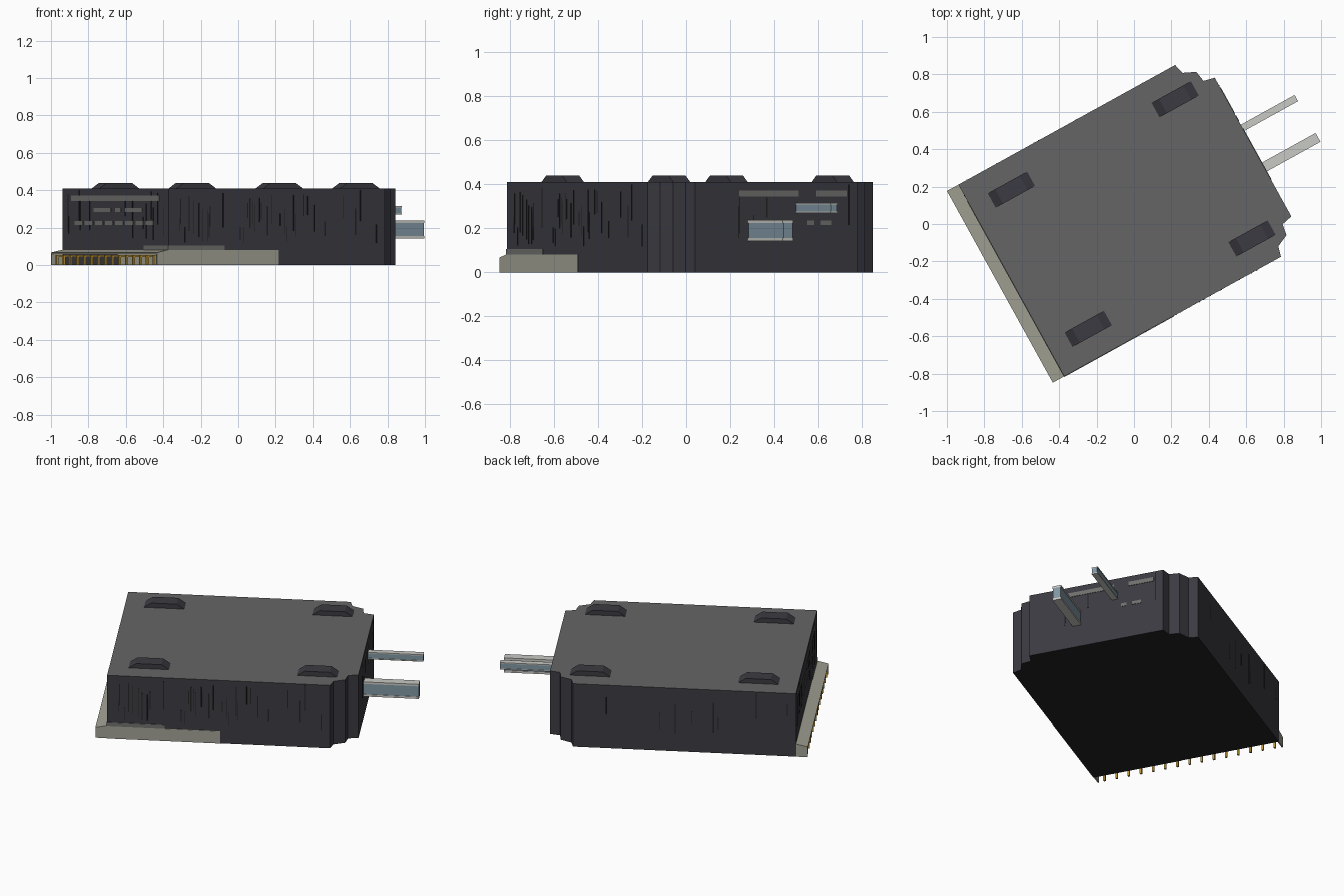
import bpy, bmesh, math, random
from mathutils import Matrix

random.seed(7)
if "Cube" in bpy.data.objects:
    bpy.data.objects.remove(bpy.data.objects["Cube"], do_unlink=True)

TURN = math.radians(28.9)          # the whole case stands turned on the floor
U0, U1, V0, V1, TOP = -0.72, 0.756, -0.533, 0.638, 0.41
MID = (V0 + V1) / 2


def material(name, r, g, b):
    m = bpy.data.materials.new(name)
    m.use_nodes = True
    m.diffuse_color = (r, g, b, 1)
    m.node_tree.nodes["Principled BSDF"].inputs["Base Color"].default_value = (r, g, b, 1)
    return m


CHARCOAL = material("charcoal", 0.045, 0.043, 0.054)
GREY = material("lid grey", 0.13, 0.13, 0.132)
BLACK = material("near black", 0.016, 0.016, 0.017)
BEIGE = material("warm beige", 0.36, 0.36, 0.30)
MARK = material("marking grey", 0.16, 0.16, 0.155)
STEEL = material("blue steel", 0.22, 0.31, 0.37)
PALE = material("pale metal", 0.58, 0.58, 0.55)
GOLD = material("gold", 0.5, 0.3, 0.04)


def finish(name, bm, *mats):
    bmesh.ops.recalc_face_normals(bm, faces=bm.faces)
    me = bpy.data.meshes.new(name)
    bm.to_mesh(me)
    bm.free()
    for m in mats:
        me.materials.append(m)
    ob = bpy.data.objects.new(name, me)
    ob.rotation_euler.z = TURN
    bpy.context.collection.objects.link(ob)
    return ob


def boxes(name, mat, spans):
    """One object from boxes given as (u0, u1, v0, v1, z0, z1)."""
    bm = bmesh.new()
    for a, b, c, d, e, f in spans:
        place = Matrix.Translation(((a + b) / 2, (c + d) / 2, (e + f) / 2))
        bmesh.ops.create_cube(bm, size=1, matrix=place @ Matrix.Diagonal((b - a, d - c, f - e, 1)))
    return finish(name, bm, mat)


def prism(bm, ring, offset):
    """Extrude a closed ring of points by an offset."""
    face = bm.faces.new([bm.verts.new(p) for p in ring])
    out = bmesh.ops.extrude_face_region(bm, geom=[face])
    bmesh.ops.translate(bm, vec=offset, verts=[g for g in out["geom"] if isinstance(g, bmesh.types.BMVert)])


# Case with stepped corners at one end
step = [(0.603, V0), (0.618, -0.477), (0.685, -0.446), (0.695, -0.385), (U1, -0.371)]
outline = [(U0, V0)] + step + [(u, 2 * MID - v) for u, v in reversed(step)] + [(U0, V1)]
bm = bmesh.new()
prism(bm, [(u, v, 0) for u, v in outline], (0, 0, TOP))
case = finish("case", bm, CHARCOAL, GREY, BLACK)
for p in case.data.polygons:
    p.material_index = 1 if p.normal.z > 0.5 else 2 if p.normal.z < -0.5 else 0

# Four tapered feet on the lid
bm = bmesh.new()
for u in (-0.485, 0.515):
    for v in (MID - 0.425, MID + 0.425):
        prof = [(-0.12, TOP), (0.12, TOP), (0.075, 0.44), (-0.075, 0.44)]
        prism(bm, [(u + x, v - 0.044, z) for x, z in prof], (0, 0.088, 0))
finish("lid_feet", bm, CHARCOAL)

# Sloped connector hood with end caps
bm = bmesh.new()
prism(bm, [(-0.79, V0, 0.06), (U0, V0, 0.075), (U0, V0, 0.082), (-0.79, V0, 0.067)], (0, V1 - V0, 0))
for v in (V0, V1 - 0.008):
    prism(bm, [(-0.79, v, 0), (U0, v, 0), (U0, v, 0.08), (-0.79, v, 0.065)], (0, 0.008, 0))
finish("connector_hood", bm, BEIGE)

# Row of bent connector pins
pins = []
for i in range(15):
    v = V0 + 0.045 + i * 0.077
    pins.append((-0.787, -0.775, v - 0.006, v + 0.006, 0, 0.055))
    pins.append((-0.775, U0, v - 0.006, v + 0.006, 0.043, 0.055))
boxes("connector_pins", GOLD, pins)

# Bands wrapping the front left corner
T = 0.003
boxes("lower_band", BEIGE, [(U0 - T, -0.05, V0 - T, V0, 0, 0.08), (U0 - T, U0, V0, 0.02, 0, 0.08)])
boxes("upper_band", MARK, [(U0 - T, -0.378, V0 - T, V0, 0.08, 0.105), (U0 - T, U0, V0, -0.265, 0.08, 0.105)])

# Marking plates on the two end walls
rows = [(-0.434, 0.538, 0.343, 0.372)]
rows += [(a, b, 0.284, 0.304) for a, b in ((-0.25, -0.06), (-0.01, 0.05), (0.1, 0.29))]
rows += [(-0.372 + i * 0.112, -0.285 + i * 0.112, 0.214, 0.235) for i in range(8)]
boxes("connector_wall_marks", MARK, [(U0 - T, U0, *r) for r in rows])
rows = [(-0.143, 0.166, 0.345, 0.372), (0.257, 0.417, 0.345, 0.372)]
rows += [(a, b, 0.214, 0.235) for a, b in ((0.21, 0.245), (0.28, 0.337))]
boxes("bar_wall_marks", MARK, [(U1, U1 + T, *r) for r in rows])

# Two projecting bars: steel web between pale flanges
for name, v0, v1, z0, z1 in (("large_bar", -0.097, -0.043, 0.143, 0.238),
                             ("small_bar", 0.151, 0.189, 0.27, 0.315)):
    t = (z1 - z0) * 0.14
    boxes(name + "_web", STEEL, [(U1 - 0.02, 1.085, v0 + T, v1 - T, z0 + t, z1 - t)])
    boxes(name + "_flanges", PALE, [(U1 - 0.02, 1.085, v0, v1, z0, z0 + t),
                                    (U1 - 0.02, 1.085, v0, v1, z1 - t, z1)])


# Thin dark slits scattered over the walls
def slits(count, low, high):
    for _ in range(count):
        a = random.uniform(low, high)
        z = random.uniform(0.11, 0.27)
        yield a, a + random.uniform(0.003, 0.008), z, min(0.4, z + random.uniform(0.06, 0.2))


D = 0.002
boxes("front_slits", BLACK, [(a, b, V0 - D, V0, z, w) for a, b, z, w in slits(34, U0 + 0.02, 0.58)])
boxes("back_slits", BLACK, [(a, b, V1, V1 + D, z, w) for a, b, z, w in slits(8, U0 + 0.02, 0.58)])
boxes("connector_wall_slits", BLACK, [(U0 - D, U0, *s) for s in slits(14, V0 + 0.02, V1 - 0.02)])
boxes("bar_wall_slits", BLACK, [(U1, U1 + D, *s) for s in slits(5, -0.35, 0.45)])
